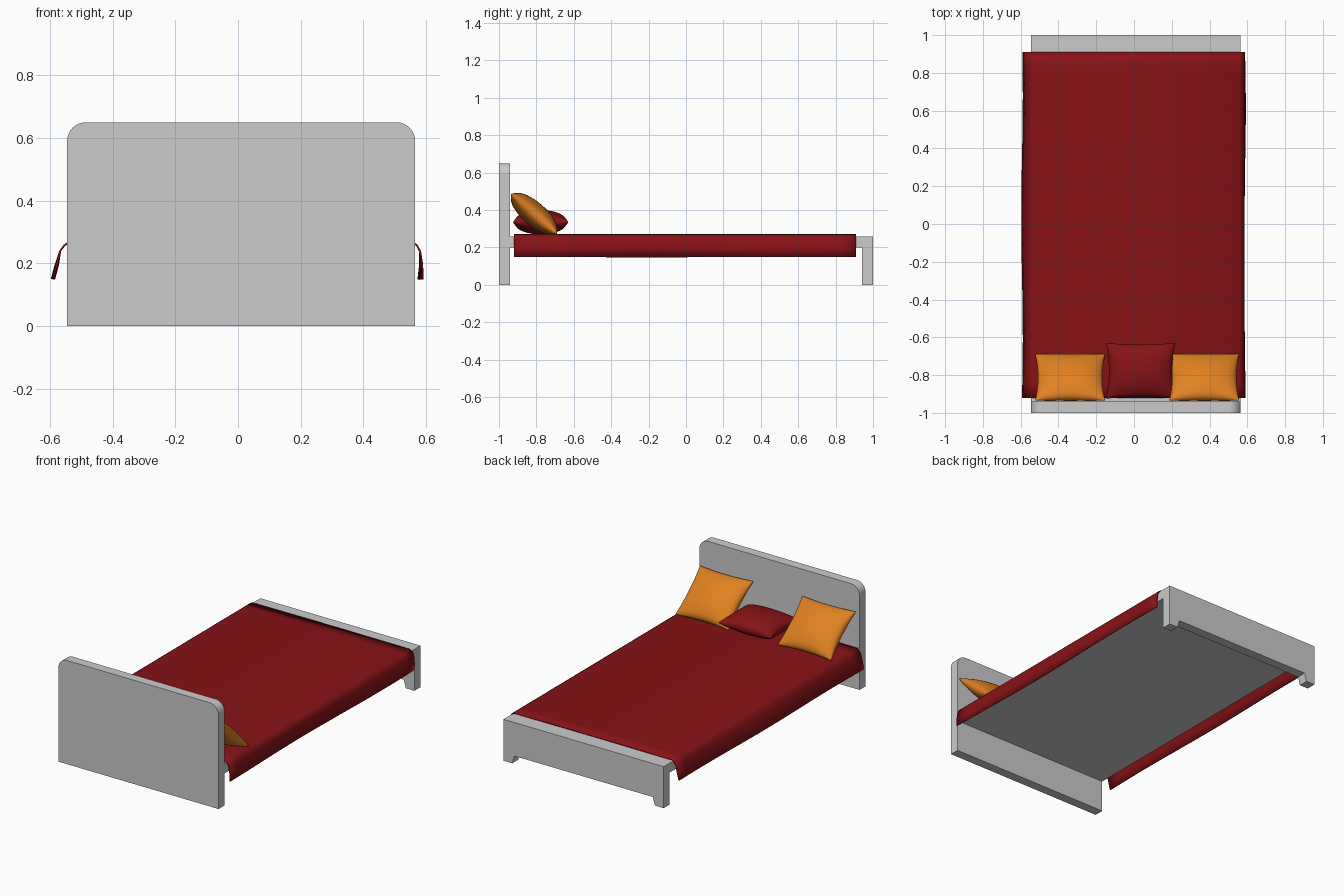
import bpy, bmesh
from math import sin, cos, pi, radians

if "Cube" in bpy.data.objects:
    bpy.data.objects.remove(bpy.data.objects["Cube"])

X0, X1 = -0.545, 0.565          # frame sides
CX = (X0 + X1) / 2


def material(name, colour):
    m = bpy.data.materials.new(name)
    m.diffuse_color = (*colour, 1)
    m.use_nodes = True
    m.node_tree.nodes["Principled BSDF"].inputs["Base Color"].default_value = m.diffuse_color
    return m


def finish(name, bm, mat=None, smooth=False):
    bmesh.ops.recalc_face_normals(bm, faces=bm.faces)
    me = bpy.data.meshes.new(name)
    bm.to_mesh(me)
    bm.free()
    ob = bpy.data.objects.new(name, me)
    bpy.context.collection.objects.link(ob)
    if mat:
        me.materials.append(mat)
    if smooth:
        me.shade_smooth()
    return ob


def prism(name, profile, y0, y1):
    """Extrude an (x, z) outline from y0 to y1."""
    bm = bmesh.new()
    face = bm.faces.new([bm.verts.new((x, y0, z)) for x, z in profile])
    new = bmesh.ops.extrude_face_region(bm, geom=[face])['geom']
    bmesh.ops.translate(bm, vec=(0, y1 - y0, 0),
                        verts=[v for v in new if isinstance(v, bmesh.types.BMVert)])
    return finish(name, bm)


def mirrored(half):
    """Complete a half outline given as offsets from the centre line."""
    return [(CX + x, z) for x, z in half] + [(CX - x, z) for x, z in reversed(half)]


def pillow(name, mat, loc, width, length, thick, tilt=0, n=24):
    bm = bmesh.new()
    s = [sin(pi / 2 * (2 * i / n - 1)) for i in range(n + 1)]
    for side in (1, -1):
        rows = []
        for v in s:
            row = []
            for u in s:
                x = u * width / 2 * (1 - 0.08 * (1 - v * v))
                y = v * length / 2 * (1 - 0.06 * (1 - u * u))
                z = side * thick / 2 * max(0, (1 - u * u) * (1 - v * v)) ** 0.45
                row.append(bm.verts.new((x, y, z)))
            rows.append(row)
        for a, b in zip(rows, rows[1:]):
            for i in range(n):
                bm.faces.new((a[i], a[i + 1], b[i + 1], b[i]))
    bmesh.ops.remove_doubles(bm, verts=bm.verts, dist=1e-5)
    ob = finish(name, bm, mat, True)
    ob.location = loc
    ob.rotation_euler.x = radians(tilt)
    return ob


red = material("red_cloth", (0.24, 0.006, 0.008))
orange = material("orange_cloth", (0.75, 0.22, 0.015))

# Headboard with rounded top corners
H, R = (X1 - X0) / 2, 0.06
arc = [(H - R + R * cos(t * pi / 16), 0.65 - R + R * sin(t * pi / 16)) for t in range(9)]
prism("headboard", mirrored([(H, 0)] + arc), -1.0, -0.94)

# Footboard with short feet at both ends
prism("footboard", mirrored([(H - 0.075, 0.05), (H - 0.06, 0), (H, 0), (H, 0.26)]), 0.94, 1.0)

# Bed base
prism("bed_base", mirrored([(H, 0.20), (H, 0.26)]), -0.94, 0.94)

# Blanket: cross-section swept along the bed with slightly wavy hems
bm = bmesh.new()
N = 24
rows = []
for j in range(N + 1):
    t = j / N
    y = -0.92 + 1.83 * t
    wl = 0.004 * sin(9 * t)
    wr = 0.007 * sin(7 * t + 2)
    section = [(-0.590 + wl, 0.150), (-0.578 + wl, 0.195), (-0.567, 0.240), (-0.553, 0.258),
               (-0.540, 0.267), (0.0, 0.269), (0.555, 0.267), (0.570, 0.258),
               (0.581, 0.238), (0.584 + wr / 2, 0.195), (0.582 + wr, 0.148)]
    rows.append([bm.verts.new((x, y, z)) for x, z in section])
for a, b in zip(rows, rows[1:]):
    for i in range(len(a) - 1):
        bm.faces.new((a[i], a[i + 1], b[i + 1], b[i]))
blanket = finish("blanket", bm, red, True)
mod = blanket.modifiers.new("thickness", 'SOLIDIFY')
mod.thickness = 0.006
mod.offset = 0

# Pillows
pillow("centre_pillow", red, (0.035, -0.777, 0.335), 0.365, 0.295, 0.13)
for side, x in (("left", -0.338), ("right", 0.372)):
    pillow(side + "_pillow", orange, (x, -0.812, 0.38), 0.37, 0.325, 0.125, -41)
